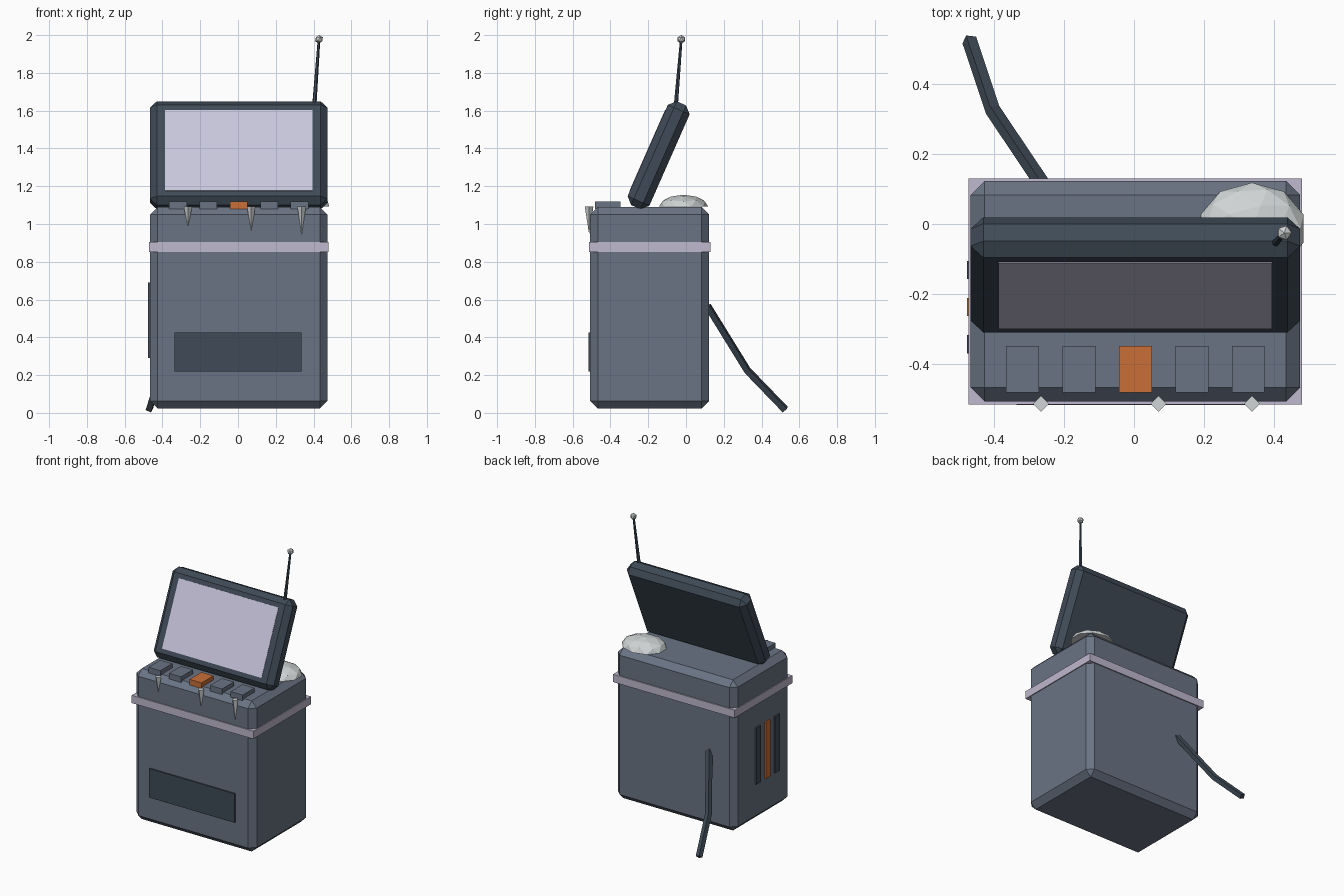
import bpy
import bmesh
from mathutils import Vector, Matrix

if "Cube" in bpy.data.objects:
    bpy.data.objects.remove(bpy.data.objects["Cube"], do_unlink=True)


def material(name, r, g, b):
    m = bpy.data.materials.new(name)
    m.use_nodes = True
    m.diffuse_color = (r, g, b, 1)
    m.node_tree.nodes["Principled BSDF"].inputs["Base Color"].default_value = (r, g, b, 1)
    return m


SLATE = material("slate grey", 0.144, 0.174, 0.231)
DARK = material("dark slate", 0.05, 0.07, 0.095)
LILAC = material("pale lilac", 0.52, 0.48, 0.62)
GLASS = material("screen lilac", 0.58, 0.57, 0.72)
ORANGE = material("orange", 0.58, 0.157, 0.038)
SNOW = material("snow white", 0.63, 0.66, 0.66)


def finish(name, bm, mat, matrix=Matrix()):
    mesh = bpy.data.meshes.new(name)
    bm.to_mesh(mesh)
    bm.free()
    mesh.materials.append(mat)
    ob = bpy.data.objects.new(name, mesh)
    ob.matrix_world = matrix
    bpy.context.collection.objects.link(ob)
    return ob


def box(name, centre, size, mat, chamfer=0, matrix=Matrix()):
    bm = bmesh.new()
    bmesh.ops.create_cube(bm, size=1)
    bmesh.ops.scale(bm, vec=size, verts=bm.verts)
    if chamfer:
        bmesh.ops.bevel(bm, geom=bm.edges[:], offset=chamfer, segments=1, affect='EDGES')
    bmesh.ops.translate(bm, vec=centre, verts=bm.verts)
    return finish(name, bm, mat, matrix)


def cone(name, start, end, r1, r2, sides, mat):
    a, b = Vector(start), Vector(end)
    bm = bmesh.new()
    bmesh.ops.create_cone(bm, cap_ends=True, segments=sides, radius1=r1, radius2=r2,
                          depth=(b - a).length)
    turn = (b - a).to_track_quat('Z', 'Y').to_matrix().to_4x4()
    return finish(name, bm, mat, Matrix.Translation((a + b) / 2) @ turn)


CX, CY = 0.004, -0.192   # middle of the case
TOP = 1.09

# Case and the band around it
box("case", (CX, CY, 0.557), (0.94, 0.63, 1.066), SLATE, 0.04)
box("band", (CX, CY, 0.878), (0.952, 0.645, 0.055), LILAC)

# Front panel and side slats
box("front_panel", (CX - 0.004, -0.507, 0.322), (0.67, 0.02, 0.205), DARK)
for i, mat in enumerate((DARK, ORANGE, DARK)):
    box(f"side_slat_{i + 1}", (-0.467, -0.131 - 0.106 * i, 0.49), (0.02, 0.052, 0.4), mat)

# Row of buttons
for i in range(5):
    box(f"button_{i + 1}", (CX + 0.161 * (i - 2), -0.414, TOP + 0.01),
        (0.094, 0.133, 0.04), ORANGE if i == 2 else SLATE)

# Tilted screen
tilt = Matrix.Translation((CX, -0.145, 1.364)) @ Matrix.Rotation(-0.415, 4, 'X')
box("screen_housing", (0, 0, 0), (0.94, 0.126, 0.6), DARK, 0.036, tilt)
box("screen_glass", (0, -0.0625, 0), (0.78, 0.006, 0.467), GLASS, 0, tilt)

# Antenna
tip = Vector((0.429, -0.025, 1.978))
cone("antenna_rod", (0.402, -0.056, 1.6), tip, 0.012, 0.007, 6, DARK)
bm = bmesh.new()
bmesh.ops.create_icosphere(bm, subdivisions=1, radius=0.023)
finish("antenna_ball", bm, SNOW, Matrix.Translation(tip))

# Snow mound: flattened half sphere
bm = bmesh.new()
bmesh.ops.create_icosphere(bm, subdivisions=2, radius=1)
bmesh.ops.bisect_plane(bm, geom=bm.verts[:] + bm.edges[:] + bm.faces[:], plane_co=(0, 0, 0),
                       plane_no=(0, 0, -1), clear_outer=True)
bmesh.ops.holes_fill(bm, edges=[e for e in bm.edges if e.is_boundary])
bmesh.ops.scale(bm, vec=(0.154, 0.131, 0.063), verts=bm.verts)
finish("snow_mound", bm, SNOW, Matrix.Translation((0.337, -0.013, TOP + 0.002)))

# Icicles on the front edge
for i, (x, length) in enumerate(((-0.265, 0.105), (0.07, 0.125), (0.337, 0.145))):
    cone(f"icicle_{i + 1}", (x, -0.513, TOP + 0.003), (x, -0.513, TOP - length),
         0.023, 0, 4, SNOW)

# Power cable from the back to the floor
curve = bpy.data.curves.new("power_cable", 'CURVE')
curve.dimensions = '3D'
curve.bevel_depth = 0.022
curve.bevel_resolution = 0
curve.use_fill_caps = True
path = ((-0.262, 0.115, 0.565), (-0.403, 0.325, 0.225), (-0.47, 0.525, 0.018))
spline = curve.splines.new('POLY')
spline.points.add(len(path) - 1)
for point, co in zip(spline.points, path):
    point.co = (*co, 1)
curve.materials.append(DARK)
cable = bpy.data.objects.new("power_cable", curve)
bpy.context.collection.objects.link(cable)
bpy.ops.object.select_all(action='DESELECT')
cable.select_set(True)
bpy.context.view_layer.objects.active = cable
bpy.ops.object.convert(target='MESH')
for face in cable.data.polygons:
    face.use_smooth = False
